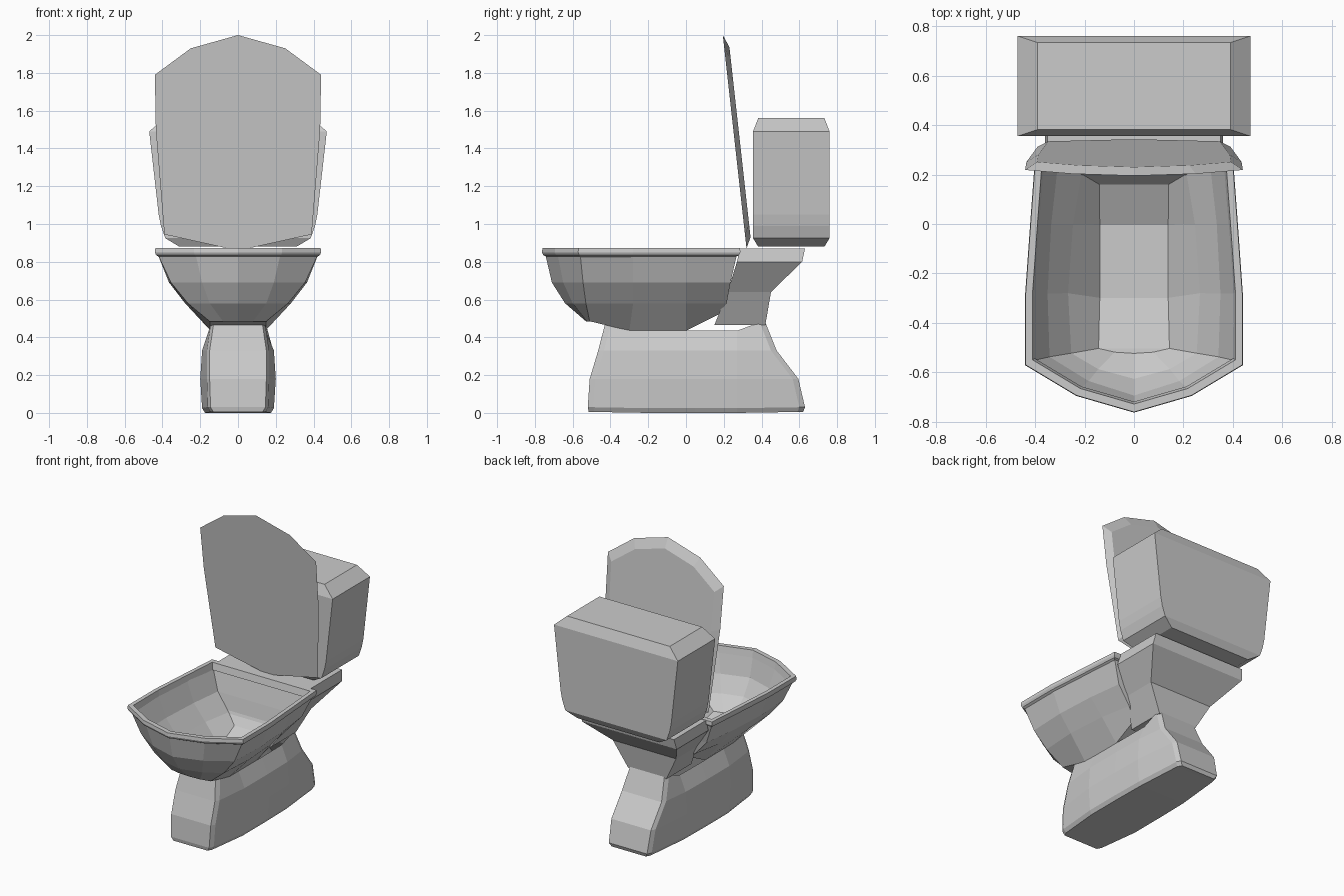
import bpy, bmesh

if "Cube" in bpy.data.objects:
    bpy.data.objects.remove(bpy.data.objects["Cube"])


def loft(name, levels, bottom=True, top=True):
    """Skin half outlines (x >= 0, front to back), mirrored across x = 0."""
    bm = bmesh.new()
    loops = []
    for half in levels:
        other = [(-x, y, z) for x, y, z in reversed(half) if x > 0]
        loops.append([bm.verts.new(p) for p in list(half) + other])
    n, m = len(loops[0]), len(levels[0])
    centred = levels[0][0][0] == 0

    def mirror(i):
        return (n - i) % n if centred else n - 1 - i

    for a, b in zip(loops, loops[1:]):
        for i in range(n):
            j = (i + 1) % n
            bm.faces.new((a[i], a[j], b[j], b[i]))
    for loop, wanted in ((loops[0], bottom), (loops[-1], top)):
        if wanted:
            for i in range(m - 1):
                ids = dict.fromkeys((i, i + 1, mirror(i + 1), mirror(i)))
                bm.faces.new([loop[k] for k in ids])
    bmesh.ops.recalc_face_normals(bm, faces=bm.faces[:])
    mesh = bpy.data.meshes.new(name)
    bm.to_mesh(mesh)
    bm.free()
    obj = bpy.data.objects.new(name, mesh)
    bpy.context.collection.objects.link(obj)
    return obj


def box_ring(w, y0, y1, z):
    return [(w, y0, z), (w, y1, z)]


# Pedestal: flared foot, narrowing upward
def foot_ring(w, corner, yf, yb, zf, zm, zb):
    return [(corner, yf, zf), (corner + 0.015, yf + 0.03, zf),
            (w, -0.2, zm), (w, 0.05, zm), (w * 0.98, 0.27, zm),
            (corner + 0.015, yb - 0.03, zb), (corner, yb, zb)]


loft("pedestal", [
    foot_ring(0.175, 0.13, -0.515, 0.62, 0.005, 0.0, 0.005),
    foot_ring(0.19, 0.145, -0.52, 0.63, 0.03, 0.025, 0.03),
    foot_ring(0.20, 0.15, -0.51, 0.595, 0.18, 0.18, 0.18),
    foot_ring(0.19, 0.15, -0.465, 0.48, 0.33, 0.33, 0.33),
    foot_ring(0.145, 0.13, -0.43, 0.42, 0.465, 0.435, 0.48)], top=False)

# Rear shelf carrying the tank
loft("rear_shelf", [
    box_ring(0.145, 0.15, 0.42, 0.465), box_ring(0.24, 0.22, 0.45, 0.64),
    box_ring(0.36, 0.27, 0.615, 0.80), box_ring(0.35, 0.285, 0.63, 0.87)])

# Bowl: hollow faceted shell, bottom to rim
floor = [(0, -0.53, 0.485), (0.08, -0.525, 0.485), (0.15, -0.51, 0.485),
         (0.145, -0.30, 0.435), (0.145, 0.0, 0.435), (0.145, 0.17, 0.52)]
low = [(0, -0.64), (0.15, -0.60), (0.265, -0.53), (0.28, -0.28), (0.26, 0.0), (0.22, 0.215)]
high = [(0, -0.71), (0.19, -0.65), (0.355, -0.545), (0.365, -0.28), (0.35, 0.0), (0.32, 0.235)]
edge = [(0, -0.745), (0.225, -0.68), (0.425, -0.56), (0.425, -0.28), (0.405, 0.0), (0.385, 0.27)]
bowl = loft("bowl", [floor] + [[(x, y, z) for x, y in ring] for ring, z in
                               ((low, 0.58), (high, 0.69), (edge, 0.84))], top=False)
shell = bowl.modifiers.new("thickness", 'SOLIDIFY')
shell.thickness = 0.018
shell.offset = -1

# Rim: overhanging lip following the bowl edge
loft("rim", [[(x * s, -0.25 + (y + 0.25) * s, z) for x, y in edge] for s, z in
             ((0.98, 0.825), (1.02, 0.835), (1.035, 0.85), (1.03, 0.872),
              (0.965, 0.872), (0.945, 0.825))], bottom=False, top=False)

# Tank: box tapering downward with chamfered top and bottom
loft("tank", [box_ring(w, 0.355 + c, 0.76 - c, z) for w, c, z in
              ((0.31, 0.027, 0.88), (0.385, 0, 0.925), (0.408, 0, 0.99),
               (0.42, 0, 1.05), (0.47, 0, 1.49), (0.39, 0.027, 1.56))])

# Raised lid: leaning panel with bevelled back
outline = [(0, 2.0), (0.25, 1.93), (0.44, 1.79), (0.435, 1.5),
           (0.39, 0.945), (0.05, 0.87)]


def lid_ring(s, depth):
    return [(x * s, 0.195 + (2 - (1.42 + (z - 1.42) * s)) * 0.111 + depth,
             1.42 + (z - 1.42) * s) for x, z in outline]


loft("lid", [lid_ring(1.0, 0.0), lid_ring(0.89, 0.028)])
